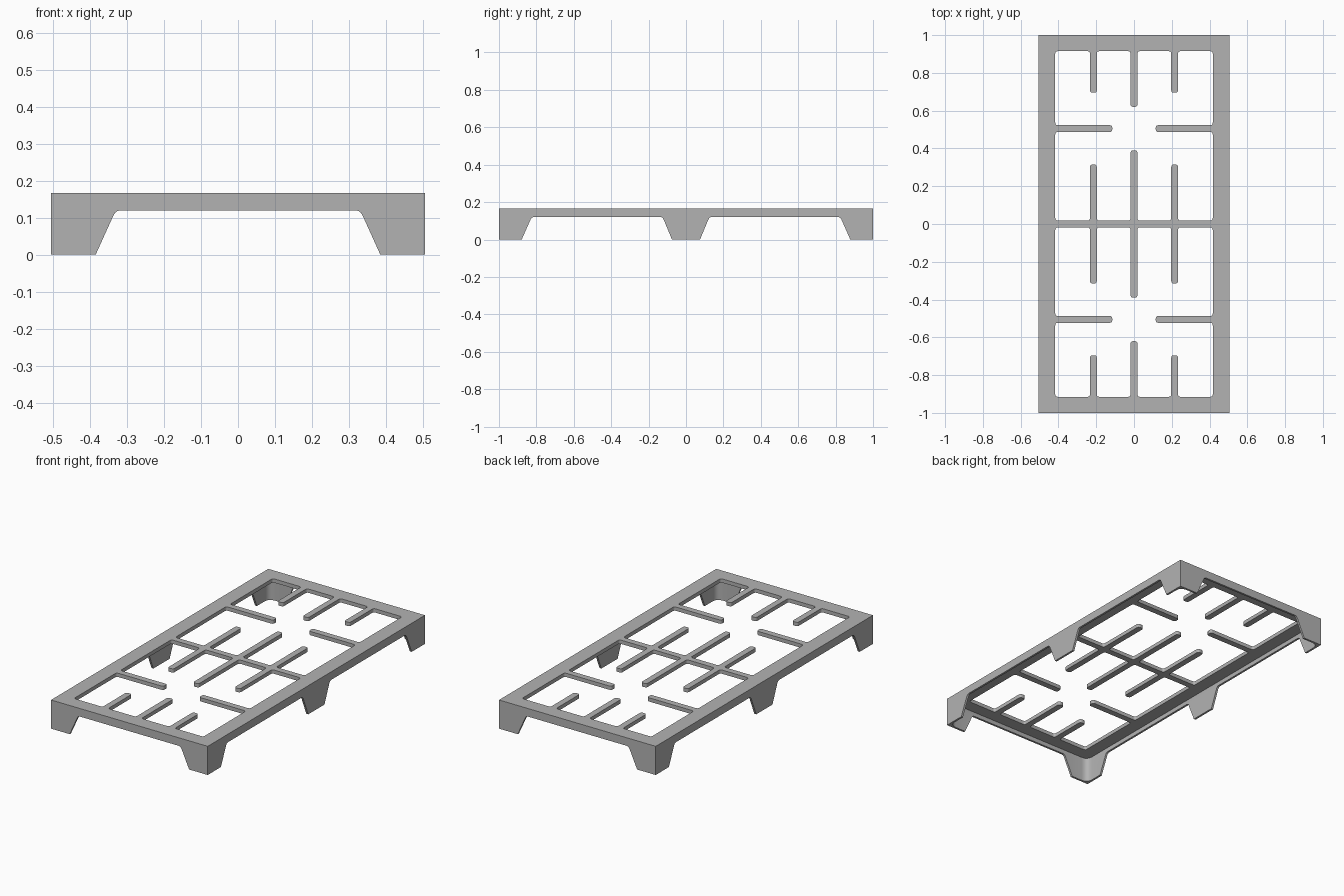
import bpy
import bmesh
from mathutils import Vector

cube = bpy.data.objects.get("Cube")
if cube:
    bpy.data.objects.remove(cube, do_unlink=True)

HX, HY, TOP = 0.505, 1.0, 0.167      # half width, half length, height
SKIRT, PLATE, WALL = 0.12, 0.022, 0.012  # skirt edge height, plate and wall thickness
RIM_X, RIM_Y, BAR = 0.417, 0.915, 0.018  # opening half sizes, half bar width

iron = bpy.data.materials.new("grey_metal")
iron.use_nodes = True
grey = (0.45, 0.45, 0.45, 1)
iron.diffuse_color = grey
iron.node_tree.nodes["Principled BSDF"].inputs["Base Color"].default_value = grey


def rounded(points, radius, steps=4):
    """Replace every corner of a closed outline with a small curve."""
    result = []
    for i, p in enumerate(points):
        p = Vector(p)
        a = p + (Vector(points[i - 1]) - p).normalized() * radius
        b = p + (Vector(points[(i + 1) % len(points)]) - p).normalized() * radius
        for k in range(steps + 1):
            t = k / steps
            result.append(a * (1 - t) ** 2 + p * 2 * t * (1 - t) + b * t ** 2)
    return result


def prism(name, outline, axis, low, high):
    """Extrude a flat outline along the given axis."""
    place = {"x": lambda u, v, w: (w, u, v),
             "y": lambda u, v, w: (u, w, v),
             "z": lambda u, v, w: (u, v, w)}[axis]
    bm = bmesh.new()
    face = bm.faces.new([bm.verts.new(place(u, v, low)) for u, v in outline])
    moved = bmesh.ops.extrude_face_region(bm, geom=[face])["geom"]
    shift = Vector(place(0, 0, high - low))
    bmesh.ops.translate(bm, vec=shift, verts=[g for g in moved if isinstance(g, bmesh.types.BMVert)])
    bmesh.ops.recalc_face_normals(bm, faces=bm.faces)
    mesh = bpy.data.meshes.new(name)
    bm.to_mesh(mesh)
    bm.free()
    obj = bpy.data.objects.new(name, mesh)
    bpy.context.collection.objects.link(obj)
    return obj


def rectangle(x, y):
    return [(-x, -y), (x, -y), (x, y), (-x, y)]


# Solid block that becomes the grate
grate = prism("grate", rectangle(HX, HY), "z", 0, TOP)
grate.data.materials.append(iron)

# Hollow underside with rounded corners
cutters = [prism("cavity_cutter", rounded(rectangle(HX - WALL, HY - WALL), 0.04),
                 "z", -0.1, TOP - PLATE)]

# Gaps between the legs
def gap(bottom_a, top_a, top_b, bottom_b):
    upper = rounded([(bottom_a, 0), (top_a, SKIRT), (top_b, SKIRT), (bottom_b, 0)], 0.014)[5:15]
    return [(bottom_a - 0.025, -0.06), *upper, (bottom_b + 0.025, -0.06)]

cutters.append(prism("end_gap_cutter", gap(-0.387, -0.33, 0.33, 0.387), "y", -1.2, 1.2))
for s in (-1, 1):
    near, far = (0.075, 0.88) if s > 0 else (-0.88, -0.075)
    top_near, top_far = (0.125, 0.825) if s > 0 else (-0.825, -0.125)
    cutters.append(prism("side_gap_cutter", gap(near, top_near, top_far, far), "x", -0.7, 0.7))


# Openings around the support fingers, as one half outline mirrored across the middle
def finger(x, base, tip):
    return [(x - BAR, base), (x - BAR, tip), (x + BAR, tip), (x + BAR, base)]

half = [(BAR, 0.39), (BAR, BAR), *finger(0.215, BAR, 0.315), (RIM_X, BAR),
        (RIM_X, 0.505 - BAR), (0.115, 0.505 - BAR), (0.115, 0.505 + BAR), (RIM_X, 0.505 + BAR),
        (RIM_X, RIM_Y), *reversed(finger(0.215, RIM_Y, 0.695)), (BAR, RIM_Y), (BAR, 0.62)]
opening = half + [(-x, y) for x, y in reversed(half)]
for s in (-1, 1):
    outline = rounded([(x, s * y) for x, y in opening], 0.014)
    cutters.append(prism("opening_cutter", outline, "z", 0.05, 0.3))

# Cut everything out of the block
bpy.ops.object.select_all(action="DESELECT")
bpy.context.view_layer.objects.active = grate
grate.select_set(True)
for cutter in cutters:
    cutter.hide_render = True
    mod = grate.modifiers.new("cut", "BOOLEAN")
    mod.operation = "DIFFERENCE"
    mod.solver = "EXACT"
    mod.object = cutter
    bpy.ops.object.modifier_apply(modifier=mod.name)
    bpy.data.objects.remove(cutter, do_unlink=True)

bpy.ops.object.shade_smooth_by_angle()
